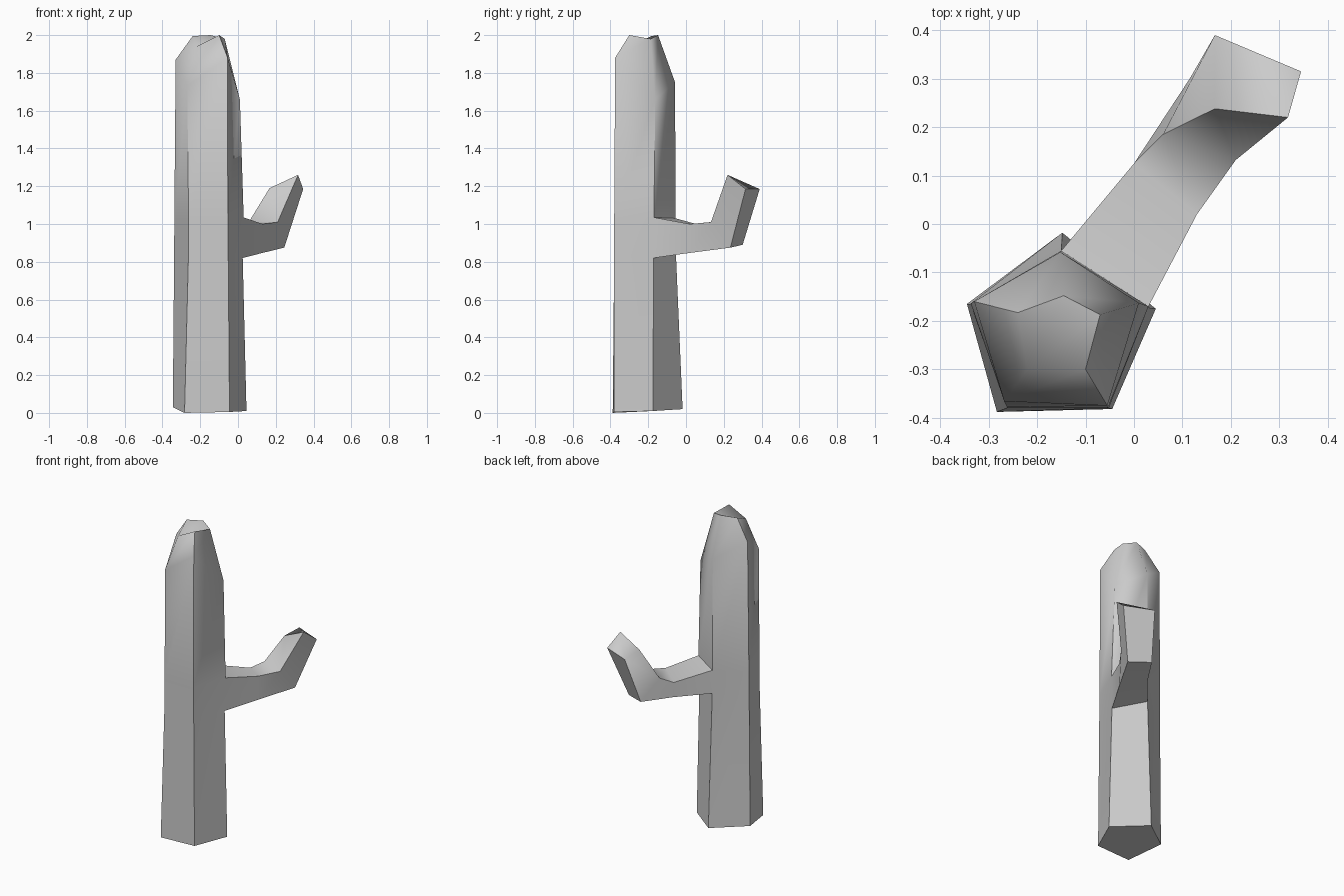
import bpy, bmesh

cube = bpy.data.objects.get("Cube")
if cube:
    bpy.data.objects.remove(cube, do_unlink=True)

grey = bpy.data.materials.new("plain_grey")
grey.use_nodes = True
colour = (0.6, 0.6, 0.6, 1)
grey.diffuse_color = colour
grey.node_tree.nodes["Principled BSDF"].inputs["Base Color"].default_value = colour

bm = bmesh.new()


def add_ring(points):
    return [bm.verts.new(p) for p in points]


def bridge(a, b, skip=()):
    n = len(a)
    for i in range(n):
        if i not in skip:
            j = (i + 1) % n
            bm.faces.new((a[i], a[j], b[j], b[i]))


# Trunk cross-sections: left side, front left, front right, right side, back
base = add_ring([(-.345, -.165, .03), (-.283, -.388, 0), (-.045, -.382, .005),
                 (.045, -.175, .01), (-.148, -.018, .02)])
below_arm = add_ring([(-.338, -.165, .85), (-.262, -.38, .85), (-.052, -.38, .85),
                      (.025, -.172, .82), (-.15, -.055, .88)])
above_arm = add_ring([(-.337, -.164, 1.03), (-.262, -.378, 1.03), (-.054, -.38, 1.03),
                      (.03, -.17, 1.035), (-.15, -.055, 1.03)])
shoulder = add_ring([(-.33, -.16, 1.87), (-.268, -.366, 1.73), (-.055, -.375, 1.88),
                     (.01, -.163, 1.66), (-.152, -.058, 1.75)])
crown = add_ring([(-.24, -.183, 1.995), (-.22, -.30, 1.94), (-.10, -.30, 2.0),
                  (-.07, -.187, 1.98), (-.145, -.148, 2.0)])
bridge(base, below_arm)
bridge(below_arm, above_arm, skip=(3,))  # opening where the arm grows
bridge(above_arm, shoulder)
bridge(shoulder, crown)
bm.faces.new(base[::-1])
bm.faces.new(crown)

# Arm cross-sections: lower right, upper right, upper left, lower left
root = [below_arm[3], above_arm[3], above_arm[4], below_arm[4]]
middle = add_ring([(.13, .02, .847), (.13, .02, 1.0), (0, .125, .98), (0, .125, .885)])
elbow = add_ring([(.245, .235, .875), (.21, .132, 1.01), (.06, .185, 1.015), (.115, .30, .89)])
tip = add_ring([(.345, .315, 1.185), (.318, .22, 1.26), (.167, .238, 1.19), (.167, .39, 1.185)])
for a, b in ((root, middle), (middle, elbow), (elbow, tip)):
    bridge(a, b)

# Arm tip folded along its diagonal
bm.faces.new((tip[0], tip[1], tip[3]))
bm.faces.new((tip[1], tip[2], tip[3]))

bmesh.ops.recalc_face_normals(bm, faces=bm.faces)
mesh = bpy.data.meshes.new("cactus")
bm.to_mesh(mesh)
bm.free()
mesh.materials.append(grey)

cactus = bpy.data.objects.new("cactus", mesh)
bpy.context.collection.objects.link(cactus)
bpy.context.view_layer.objects.active = cactus
cactus.select_set(True)
bpy.ops.object.shade_smooth_by_angle(angle=1.0)
